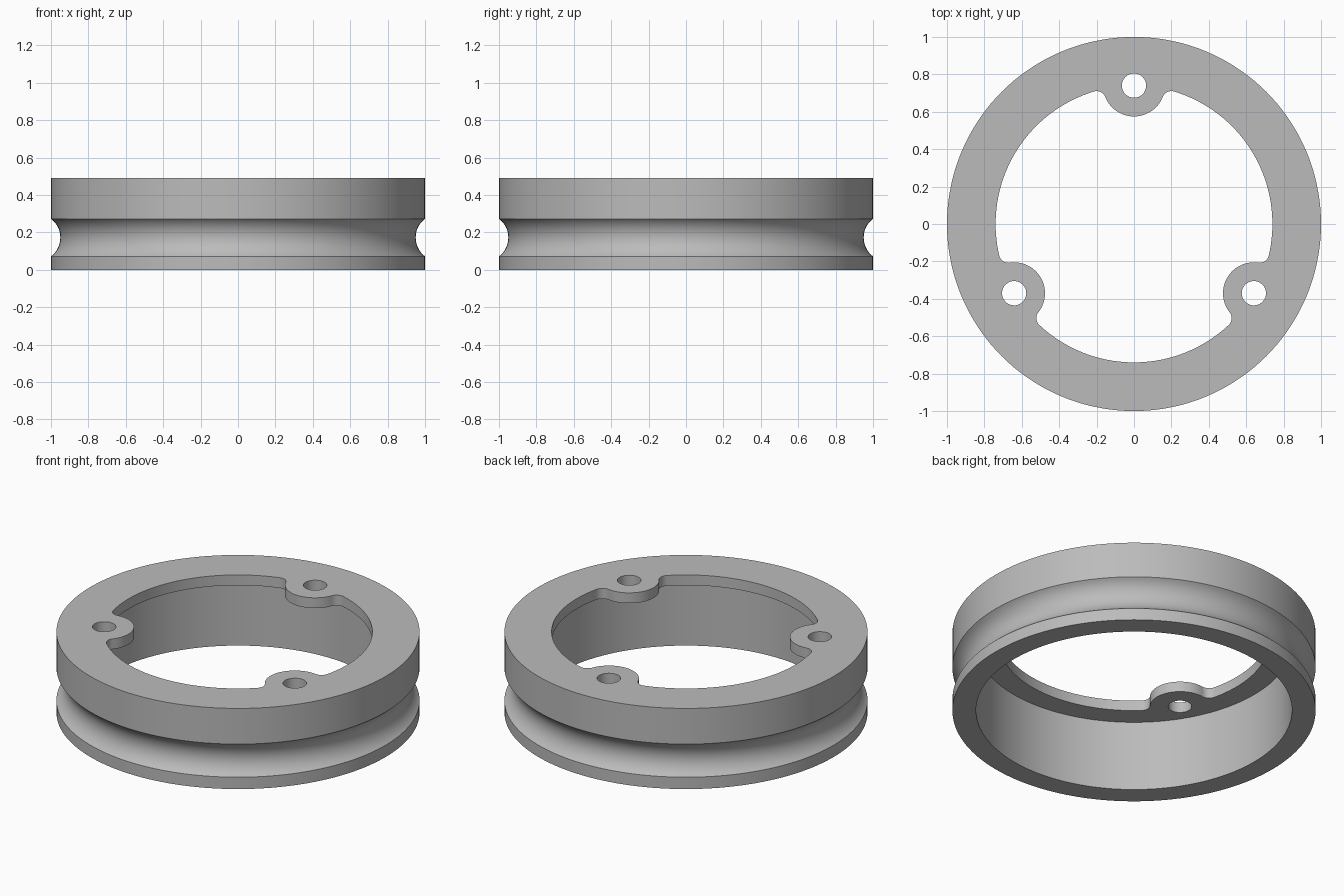
import bpy
import bmesh
from math import sin, cos, pi, radians, sqrt, atan2, asin

if "Cube" in bpy.data.objects:
    bpy.data.objects.remove(bpy.data.objects["Cube"], do_unlink=True)

HEIGHT, LIP_Z = 0.49, 0.427              # overall height, underside of the top lip
OUTER, BORE, LIP = 1.0, 0.87, 0.74       # radii
BOSS, HOLE, FILLET = 0.165, 0.065, 0.05  # radii around each screw hole
GROOVE_LOW, GROOVE_HIGH, GROOVE_DEPTH = 0.072, 0.273, 0.05
SEGMENTS = 144


def arc(cx, cy, r, start, end, n):
    """Points along an arc, leaving out the last one."""
    steps = [start + (end - start) * i / n for i in range(n)]
    return [(cx + r * cos(a), cy + r * sin(a)) for a in steps]


def turn(points, angle):
    c, s = cos(angle), sin(angle)
    return [(x * c - y * s, x * s + y * c) for x, y in points]


def add_loop(bm, points, z):
    return [bm.verts.new((x, y, z)) for x, y in points]


def bridge(bm, low, high):
    n = len(low)
    for i in range(n):
        j = (i + 1) % n
        bm.faces.new((low[i], low[j], high[j], high[i]))


def fill(bm, loops):
    """Flat face bounded by an outer loop and the loops inside it."""
    edges = [bm.edges.get((l[i - 1], l[i])) for l in loops for i in range(len(l))]
    bmesh.ops.triangle_fill(bm, use_beauty=True, edges=edges)


# Lip outline: three bosses blended into the circular opening
fx = ((LIP - FILLET) ** 2 + LIP ** 2 - (BOSS + FILLET) ** 2) / (2 * LIP)
fy = sqrt((LIP - FILLET) ** 2 - fx ** 2)
blend = atan2(fy, fx)
tangent = atan2(fy, LIP - fx)
third = (arc(fx, -fy, FILLET, -blend, tangent, 10)
         + arc(LIP, 0, BOSS, tangent - pi, -pi - tangent, 28)
         + arc(fx, fy, FILLET, -tangent, blend, 10)
         + arc(0, 0, LIP, blend, radians(120) - blend, 40))
turns = [radians(90 + 120 * k) for k in range(3)]
outline = [p for a in turns for p in turn(third, a)]
holes = [turn(arc(LIP, 0, HOLE, 0, 2 * pi, 32), a) for a in turns]

# Turned profile: bore, base, grooved rim
mid = (GROOVE_LOW + GROOVE_HIGH) / 2
half = (GROOVE_HIGH - GROOVE_LOW) / 2
groove_r = (half ** 2 + GROOVE_DEPTH ** 2) / (2 * GROOVE_DEPTH)
spread = asin(half / groove_r)
groove = []
for i in range(17):
    a = -spread + 2 * spread * i / 16
    groove.append((OUTER - GROOVE_DEPTH + groove_r * (1 - cos(a)), mid + groove_r * sin(a)))
profile = [(BORE, LIP_Z), (BORE, 0), (OUTER, 0)] + groove + [(OUTER, HEIGHT)]

bm = bmesh.new()
rings = [add_loop(bm, arc(0, 0, r, 0, 2 * pi, SEGMENTS), z) for r, z in profile]
for low, high in zip(rings, rings[1:]):
    bridge(bm, low, high)

# Walls of the lip and the screw holes, then its two flat sides
lows, highs = [rings[0]], [rings[-1]]
for points in [outline] + holes:
    lows.append(add_loop(bm, points, LIP_Z))
    highs.append(add_loop(bm, points, HEIGHT))
    bridge(bm, lows[-1], highs[-1])
fill(bm, lows)
fill(bm, highs)
bmesh.ops.recalc_face_normals(bm, faces=bm.faces)

mesh = bpy.data.meshes.new("grooved_ring")
bm.to_mesh(mesh)
bm.free()
ring = bpy.data.objects.new("grooved_ring", mesh)
bpy.context.collection.objects.link(ring)

# Single grey finish
grey = bpy.data.materials.new("plain_grey")
grey.use_nodes = True
colour = (0.5, 0.5, 0.5, 1)
grey.diffuse_color = colour
grey.node_tree.nodes["Principled BSDF"].inputs["Base Color"].default_value = colour
mesh.materials.append(grey)

bpy.ops.object.select_all(action="DESELECT")
ring.select_set(True)
bpy.context.view_layer.objects.active = ring
bpy.ops.object.shade_smooth_by_angle(angle=radians(30))
